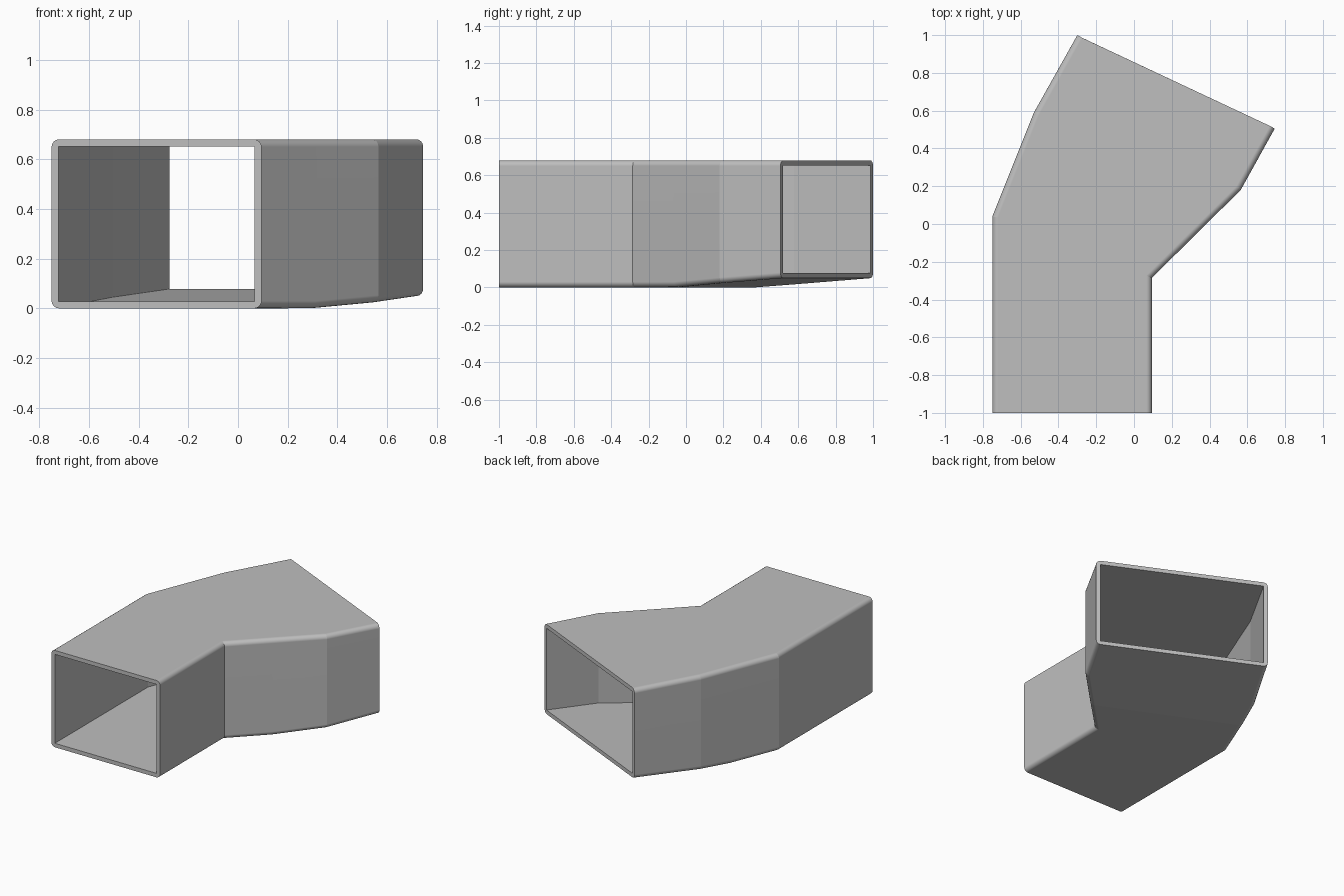
import bpy, bmesh, math
from mathutils import Vector

cube = bpy.data.objects.get("Cube")
if cube:
    bpy.data.objects.remove(cube, do_unlink=True)

# Plan outline of the two side walls, station by station
LEFT = [Vector(p) for p in [(-.75, -1), (-.75, .04), (-.618, .37), (-.53, .59), (-.30, 1)]]
RIGHT = [Vector(p) for p in [(.095, -1), (.095, -.285), (.315, -.067), (.565, .18), (.745, .505)]]
TOP, WALL, RADIUS, SEGS = 0.68, 0.028, 0.03, 4
END_NORMAL = Vector((.428, .904))


def inset_point(path, i, amount, side):
    """Move a wall point inward with mitred bends."""
    dirs = []
    if i > 0:
        dirs.append((path[i] - path[i - 1]).normalized())
    if i < len(path) - 1:
        dirs.append((path[i + 1] - path[i]).normalized())
    normals = [Vector((d.y, -d.x)) * side for d in dirs]
    mid = sum(normals, Vector((0, 0))).normalized()
    return path[i] + mid * (amount / mid.dot(normals[0]))


def floor_height(p):
    """Flat floor that ramps gently up towards the angled mouth."""
    return max(0, (p.dot(END_NORMAL) - .072) * .05 / .704)


def corner_vert(bm, i, is_left, is_top, inset, rise):
    path, side = (LEFT, 1) if is_left else (RIGHT, -1)
    p = inset_point(path, i, inset, side)
    z = TOP - rise if is_top else floor_height(p) + rise
    return bm.verts.new((p.x, p.y, z))


CORNERS = [(True, False), (False, False), (False, True), (True, True)]
bm = bmesh.new()
outer, inner = [], []
for i in range(len(LEFT)):
    ring = []
    for k, (is_left, is_top) in enumerate(CORNERS):
        for s in range(SEGS + 1):
            step = s if k % 2 == 0 else SEGS - s
            a = math.pi / 2 * step / SEGS
            ring.append(corner_vert(bm, i, is_left, is_top,
                                    RADIUS * (1 - math.cos(a)), RADIUS * (1 - math.sin(a))))
    outer.append(ring)
    inner.append([corner_vert(bm, i, l, t, WALL, WALL) for l, t in CORNERS])

# Outer skin and inner lining
for rings in (outer, inner):
    for a, b in zip(rings, rings[1:]):
        n = len(a)
        for j in range(n):
            bm.faces.new((a[j], a[(j + 1) % n], b[(j + 1) % n], b[j]))

# Rims at both mouths
per = SEGS + 1
for o, n in ((outer[0], inner[0]), (outer[-1], inner[-1])):
    for k in range(4):
        for s in range(SEGS):
            bm.faces.new((o[k * per + s], o[k * per + s + 1], n[k]))
        nxt = (k + 1) % 4
        bm.faces.new((o[k * per + SEGS], o[nxt * per], n[nxt], n[k]))

bmesh.ops.recalc_face_normals(bm, faces=bm.faces[:])

# Soft long edges, crisp bends and rims
station = {v: i for rings in (outer, inner) for i, r in enumerate(rings) for v in r}
for f in bm.faces:
    f.smooth = True
for e in bm.edges:
    across = station[e.verts[0]] == station[e.verts[1]]
    if across or e.calc_face_angle(0) > math.radians(30):
        e.smooth = False

mesh = bpy.data.meshes.new("duct_elbow")
bm.to_mesh(mesh)
bm.free()
duct = bpy.data.objects.new("duct_elbow", mesh)
bpy.context.collection.objects.link(duct)
mod = duct.modifiers.new("even_shading", "WEIGHTED_NORMAL")
mod.keep_sharp = True

# Plain grey finish
grey = bpy.data.materials.new("plain_grey")
grey.use_nodes = True
colour = (.52, .52, .52, 1)
grey.diffuse_color = colour
grey.node_tree.nodes["Principled BSDF"].inputs["Base Color"].default_value = colour
mesh.materials.append(grey)
